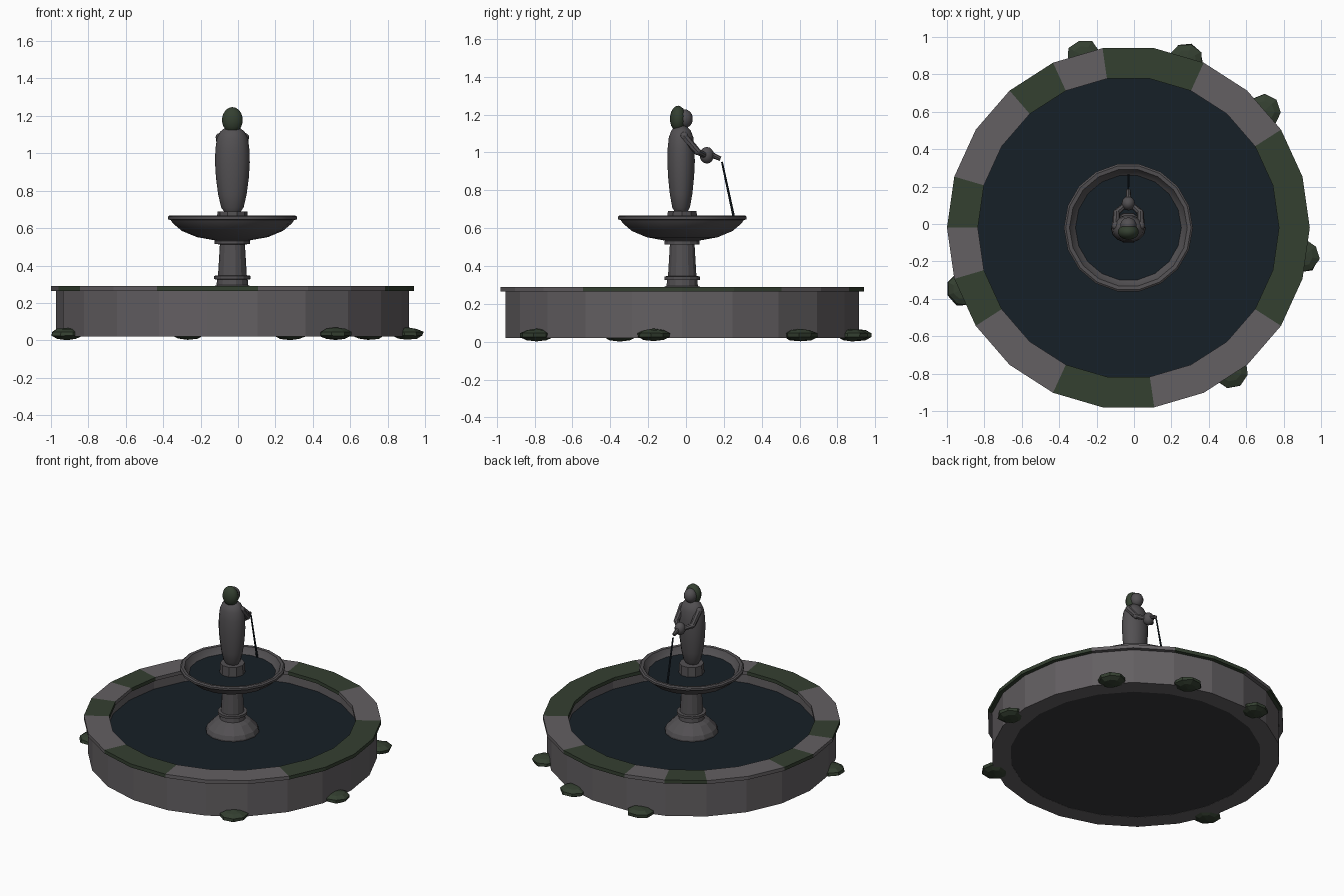
import bpy, bmesh, math, random
from mathutils import Vector, Matrix

if "Cube" in bpy.data.objects:
    bpy.data.objects.remove(bpy.data.objects["Cube"])

random.seed(4)
CX, CY = -0.03, -0.02          # fountain axis


def material(name, r, g, b):
    m = bpy.data.materials.new(name)
    m.diffuse_color = (r, g, b, 1)
    m.use_nodes = True
    m.node_tree.nodes["Principled BSDF"].inputs["Base Color"].default_value = m.diffuse_color
    return m


STONE = material("stone", 0.125, 0.115, 0.122)
DARK = material("weathered_stone", 0.085, 0.08, 0.085)
MOSS = material("moss", 0.034, 0.05, 0.03)
WATER = material("water", 0.008, 0.014, 0.02)
FLOOR = material("floor", 0.04, 0.04, 0.042)


def finish(bm, name, mats, smooth=False):
    bmesh.ops.recalc_face_normals(bm, faces=bm.faces)
    me = bpy.data.meshes.new(name)
    bm.to_mesh(me)
    bm.free()
    ob = bpy.data.objects.new(name, me)
    bpy.context.collection.objects.link(ob)
    for m in mats:
        me.materials.append(m)
    if smooth:
        bpy.ops.object.select_all(action='DESELECT')
        ob.select_set(True)
        bpy.context.view_layer.objects.active = ob
        bpy.ops.object.shade_smooth_by_angle(angle=math.radians(40))
    return ob


def lathe(name, profile, n, mat, smooth=False, closed=False, sy=1.0, x=CX, y=CY):
    """Turn (radius, z) points round the axis; open profiles are capped."""
    bm = bmesh.new()
    rings = [[bm.verts.new((x + r * math.cos(2 * math.pi * k / n),
                            y + sy * r * math.sin(2 * math.pi * k / n), z))
              for k in range(n)] for r, z in profile]
    pairs = list(zip(rings, rings[1:]))
    if closed:
        pairs.append((rings[-1], rings[0]))
    for a, b in pairs:
        for k in range(n):
            j = (k + 1) % n
            bm.faces.new((a[k], a[j], b[j], b[k]))
    if not closed:
        bm.faces.new(rings[0])
        bm.faces.new(rings[-1])
    return finish(bm, name, [mat], smooth)


def ellipsoid(name, loc, size, mat, u=14, v=9):
    bm = bmesh.new()
    bmesh.ops.create_uvsphere(bm, u_segments=u, v_segments=v, radius=1)
    bmesh.ops.transform(bm, matrix=Matrix.Translation(loc) @ Matrix.Diagonal((*size, 1)), verts=bm.verts)
    return finish(bm, name, [mat], True)


def rod(name, a, b, r1, r2, mat, n=8):
    a, b = Vector(a), Vector(b)
    bm = bmesh.new()
    bmesh.ops.create_cone(bm, cap_ends=True, segments=n, radius1=r1, radius2=r2, depth=(b - a).length)
    rot = (b - a).to_track_quat('Z', 'Y').to_matrix().to_4x4()
    bmesh.ops.transform(bm, matrix=Matrix.Translation((a + b) / 2) @ rot, verts=bm.verts)
    return finish(bm, name, [mat], True)


# Basin: wall, floor and water
N = 22
lathe("basin_wall", [(0.82, 0.02), (0.943, 0.02), (0.943, 0.267), (0.82, 0.267)], N, STONE, closed=True)
lathe("basin_floor", [(0.82, 0.021), (0.82, 0.05)], N, FLOOR)
lathe("basin_water", [(0.82, 0.185), (0.82, 0.2)], N, WATER)

# Coping ring with mossy stones
coping = lathe("coping", [(0.805, 0.265), (0.97, 0.265), (0.97, 0.29), (0.805, 0.29)], N, STONE, closed=True)
coping.data.materials.append(MOSS)
mossy = {0, 1, 4, 5, 7, 10, 12, 15, 16, 20, 21}
for f in coping.data.polygons:
    ang = math.atan2(f.center.y - CY, f.center.x - CX) % (2 * math.pi)
    if int(ang / (2 * math.pi / N)) in mossy:
        f.material_index = 1

# Moss clumps round the foot of the wall
for i, (mx, my) in enumerate([(-0.27, 0.90), (0.28, 0.88), (0.695, 0.605), (0.905, -0.17),
                              (0.52, -0.79), (-0.915, -0.35)]):
    bm = bmesh.new()
    bmesh.ops.create_uvsphere(bm, u_segments=8, v_segments=5, radius=1)
    for v in bm.verts:
        v.co *= random.uniform(0.93, 1.05)
    m = (Matrix.Translation((mx, my, 0.035)) @ Matrix.Rotation(math.atan2(my, mx), 4, 'Z')
         @ Matrix.Diagonal((0.09, 0.095, 0.033, 1)))
    bmesh.ops.transform(bm, matrix=m, verts=bm.verts)
    finish(bm, f"moss_clump_{i + 1}", [MOSS])

# Column with flared foot and two collars
lathe("column", [(0.175, 0.18), (0.175, 0.21), (0.165, 0.235), (0.12, 0.28), (0.085, 0.295),
                 (0.082, 0.325), (0.097, 0.327), (0.097, 0.345), (0.077, 0.347), (0.067, 0.513),
                 (0.095, 0.515), (0.095, 0.532), (0.08, 0.545)], 14, DARK)

# Upper bowl and its water
lathe("upper_bowl", [(0.001, 0.532), (0.09, 0.534), (0.19, 0.552), (0.27, 0.585), (0.318, 0.625),
                     (0.33, 0.643), (0.345, 0.647), (0.345, 0.661), (0.335, 0.668), (0.315, 0.666),
                     (0.305, 0.65), (0.28, 0.618), (0.2, 0.585), (0.001, 0.57)], 18, DARK, smooth=True)
lathe("bowl_water", [(0.285, 0.615), (0.285, 0.622)], 18, WATER)
lathe("statue_plinth", [(0.085, 0.6), (0.08, 0.69)], 10, DARK)

# Robed figure
lathe("robe", [(0.042, 0.685), (0.06, 0.71), (0.076, 0.78), (0.088, 0.87), (0.093, 0.95),
               (0.091, 1.02), (0.083, 1.08), (0.066, 1.115), (0.035, 1.14)], 14, DARK, True,
      sy=0.8, y=-0.026)
ellipsoid("head", (CX, -0.008, 1.178), (0.044, 0.044, 0.05), DARK)
ellipsoid("hood", (CX, -0.042, 1.178), (0.057, 0.043, 0.069), MOSS)

# Arms holding the jug
for side, s in (("left", -1), ("right", 1)):
    shoulder = (CX + s * 0.066, -0.01, 1.085)
    elbow = (CX + s * 0.064, 0.06, 1.005)
    hand = (CX + s * 0.02, 0.1, 0.985)
    rod(f"{side}_upper_arm", shoulder, elbow, 0.022, 0.018, DARK)
    rod(f"{side}_forearm", elbow, hand, 0.018, 0.015, DARK)
    ellipsoid(f"{side}_shoulder", shoulder, (0.024, 0.024, 0.024), DARK, 8, 6)
    ellipsoid(f"{side}_elbow", elbow, (0.019, 0.019, 0.019), DARK, 8, 6)

# Jug, spout and poured stream
ellipsoid("jug", (CX, 0.11, 0.985), (0.036, 0.038, 0.044), DARK, 12, 8)
rod("jug_spout", (CX, 0.135, 0.988), (CX, 0.182, 0.966), 0.015, 0.012, DARK)
rod("water_stream", (CX, 0.19, 0.95), (CX, 0.262, 0.615), 0.005, 0.007, WATER, 6)
